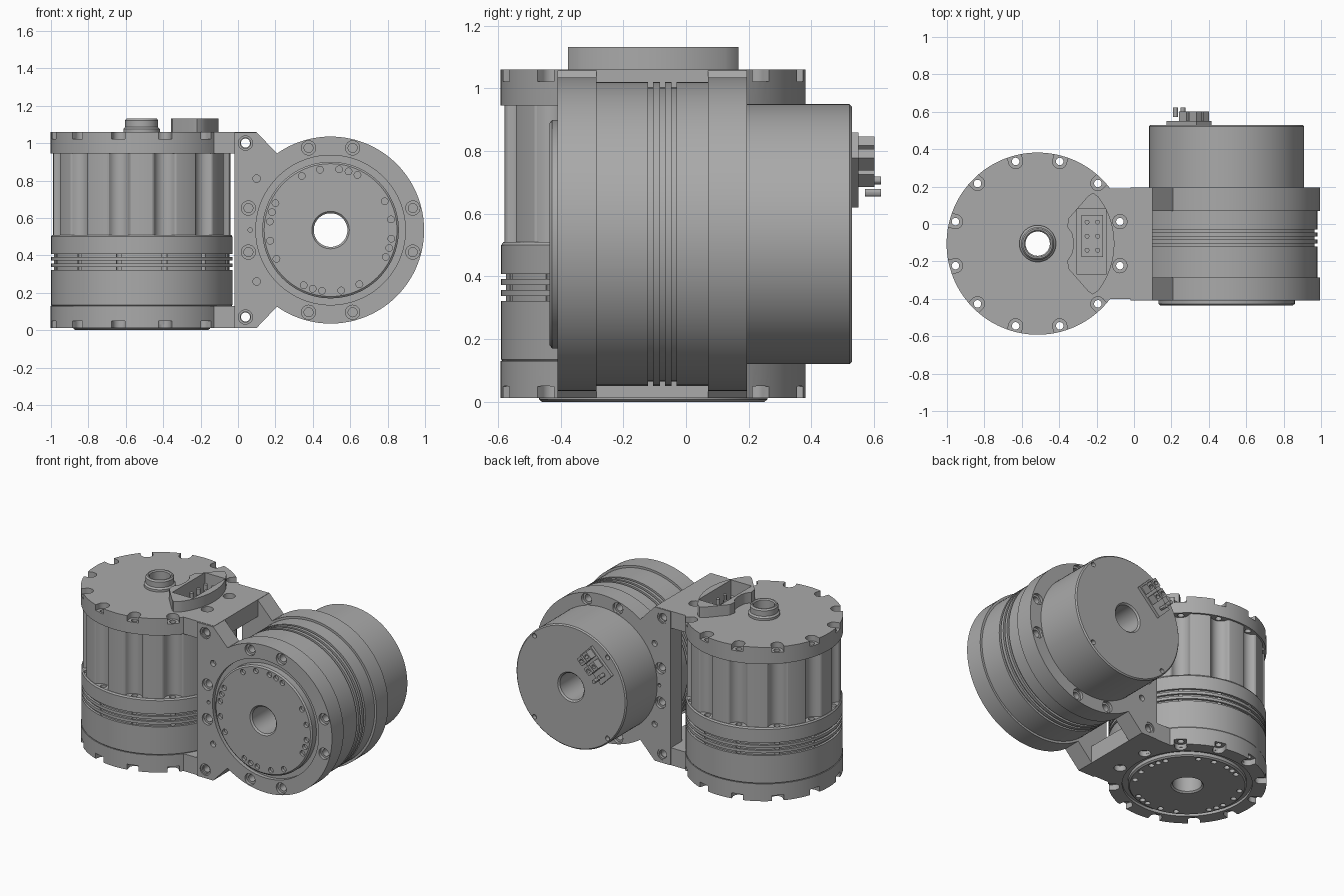
import bpy, bmesh, math
from mathutils import Matrix, Vector

if "Cube" in bpy.data.objects:
    bpy.data.objects.remove(bpy.data.objects["Cube"])

metal = bpy.data.materials.new("grey_metal")
metal.use_nodes = True
GREY = (0.4, 0.4, 0.4, 1)
metal.diffuse_color = GREY
metal.node_tree.nodes["Principled BSDF"].inputs["Base Color"].default_value = GREY

# Local frames: z is the axis of each drive, pointing away from its output disc
UPRIGHT = Matrix.Translation((-0.515, -0.105, 0))
LYING = Matrix.Translation((0.495, 0, 0.535)) @ Matrix.Rotation(-math.pi / 2, 4, "X")
parts = []


def finish(name, bm, frame):
    bmesh.ops.recalc_face_normals(bm, faces=bm.faces)
    mesh = bpy.data.meshes.new(name)
    bm.to_mesh(mesh)
    bm.free()
    mesh.transform(frame)
    mesh.materials.append(metal)
    obj = bpy.data.objects.new(name, mesh)
    bpy.context.collection.objects.link(obj)
    parts.append(obj)
    return obj


def lathe(name, profile, frame, steps=96):
    """Closed (radius, height) profile turned about the local z axis."""
    bm = bmesh.new()
    vs = [bm.verts.new((r, 0, z)) for r, z in profile]
    es = [bm.edges.new((vs[i - 1], vs[i])) for i in range(len(vs))]
    bmesh.ops.spin(bm, geom=vs + es, cent=(0, 0, 0), axis=(0, 0, 1),
                   angle=2 * math.pi, steps=steps, use_merge=True)
    bmesh.ops.remove_doubles(bm, verts=bm.verts, dist=1e-5)
    return finish(name, bm, frame)


def prism(name, outline, z0, z1, frame):
    bm = bmesh.new()
    face = bm.faces.new([bm.verts.new((x, y, z0)) for x, y in outline])
    top = bmesh.ops.extrude_face_region(bm, geom=[face])["geom"]
    bmesh.ops.translate(bm, vec=(0, 0, z1 - z0),
                        verts=[v for v in top if isinstance(v, bmesh.types.BMVert)])
    return finish(name, bm, frame)


def boxes(name, items, frame):
    """Joined boxes given as (centre, size)."""
    bm = bmesh.new()
    for c, s in items:
        bmesh.ops.create_cube(bm, size=1, matrix=Matrix.Translation(c) @ Matrix.Diagonal((*s, 1)))
    return finish(name, bm, frame)


def drills(spots, radius, z0, z1, frame, segments=24):
    bm = bmesh.new()
    for x, y in spots:
        bmesh.ops.create_cone(bm, cap_ends=True, segments=segments, radius1=radius, radius2=radius,
                              depth=z1 - z0, matrix=Matrix.Translation((x, y, (z0 + z1) / 2)))
    return finish("cutter", bm, frame)


def cut(obj, cutter):
    """Subtract the cutter, bake the result and drop the cutter."""
    mod = obj.modifiers.new("cut", "BOOLEAN")
    mod.operation, mod.solver, mod.object = "DIFFERENCE", "EXACT", cutter
    cutter.hide_render = True
    bpy.context.view_layer.update()
    baked = bpy.data.meshes.new_from_object(obj.evaluated_get(bpy.context.evaluated_depsgraph_get()))
    obj.modifiers.clear()
    obj.data = baked
    parts.remove(cutter)
    bpy.data.objects.remove(cutter)


def polar(r, degrees):
    return r * math.cos(math.radians(degrees)), r * math.sin(math.radians(degrees))


def arc(r, a0, a1, n):
    return [polar(r, a0 + (a1 - a0) * i / n) for i in range(n + 1)]


def grooves(r, heights, w=0.008, d=0.015):
    return [p for h in heights for p in ((r, h - w), (r - d, h - w), (r - d, h + w), (r, h + w))]


def output_disc(name, z0, z1, frame):
    disc = lathe(name, [(0.09, z0 + 0.01), (0.1, z0), (0.355, z0), (0.365, z0 + 0.008),
                        (0.365, z1), (0.09, z1)], frame)
    spots = [polar(0.328, 90 * k + a) for k in range(4) for a in (26, 17, 8, -10, -28)]
    cut(disc, drills(spots, 0.018, z0 - 0.01, z0 + 0.02, frame, 16))


# ---- Upright drive ----
bolt_angles = [15 + 30 * k for k in range(12)]
bolts = [polar(0.455, a) for a in bolt_angles]

body = lathe("upright_body", [(0.09, 0.03), (0.42, 0.03), (0.42, 0.125), (0.478, 0.125), (0.485, 0.135)]
             + grooves(0.485, (0.33, 0.365, 0.4)) + [(0.485, 0.5), (0.478, 0.51), (0.09, 0.51)], UPRIGHT)
cut(body, drills(bolts, 0.02, 0.05, 0.6, UPRIGHT))


def flute_radius(a):
    d = math.radians((a - 15 + 15) % 30 - 15)
    side = 0.49 * math.sin(d)
    if abs(side) >= 0.062:
        return 0.475
    return min(0.475, 0.49 * math.cos(d) - math.sqrt(0.062 ** 2 - side ** 2))


housing = prism("fluted_housing", [polar(flute_radius(a), a) for a in range(360)], 0.505, 0.955, UPRIGHT)
cut(housing, drills([(0, 0)], 0.065, 0.4, 1.1, UPRIGHT, 48))

# End flanges reach sideways to the brackets and carry open bolt pockets
reach = arc(0.487, 37.4, 322.6, 90) + [(0.615, -0.296), (0.615, 0.296)]
for name, z0, z1, bore, floor in (("bottom_flange", 0.012, 0.13, 0.4, 0.012),
                                  ("top_flange", 0.945, 1.06, 0.065, 1.06)):
    flange = prism(name, reach, z0, z1, UPRIGHT)
    cut(flange, drills([(0, 0)], bore, z0 - 0.1, z1 + 0.1, UPRIGHT, 96))
    cut(flange, drills(bolts, 0.02, z0 - 0.1, z1 + 0.1, UPRIGHT))
    cut(flange, drills(bolts, 0.038, floor - 0.038, floor + 0.038, UPRIGHT))
    slots = bmesh.new()
    for a in bolt_angles[1:-1]:
        bmesh.ops.create_cube(slots, size=1, matrix=Matrix.Rotation(math.radians(a), 4, "Z")
                              @ Matrix.Translation((0.485, 0, floor)) @ Matrix.Diagonal((0.06, 0.075, 0.075, 1)))
    cut(flange, finish("cutter", slots, UPRIGHT))
    side = -0.465 if z0 < 0.5 else 0.465
    cut(flange, drills([(-0.455, side), (-0.455, -side)], 0.028, -0.6, 0.4, LYING))

output_disc("upright_output_disc", 0.0, 0.04, UPRIGHT)
lathe("top_boss", [(0.065, 1.0), (0.098, 1.0), (0.098, 1.075), (0.088, 1.085), (0.088, 1.122),
                   (0.08, 1.132), (0.072, 1.132), (0.065, 1.125)], UPRIGHT)

# Raised connector frame: outer edge follows the flange, inner edge clears the boss
frame_outline = (arc(0.41, -38, 38, 20) + [(0.295, 0.272), (0.27, 0.255), (0.165, 0.135), (0.158, 0.09)]
                 + arc(0.19, 18, -18, 8) + [(0.158, -0.09), (0.165, -0.135), (0.27, -0.255), (0.295, -0.272)])
rim = prism("connector_frame", frame_outline, 1.055, 1.132, UPRIGHT)
pocket = ((0.287, 0.01, 1.1), (0.155, 0.35, 0.2))
cut(rim, boxes("cutter", [pocket], UPRIGHT))
cut(flange, boxes("cutter", [pocket], UPRIGHT))
PINS = [(x, y) for x in (-0.028, 0.028) for y in (-0.075, 0, 0.075)]


def connector(name, height, frame):
    base = [((0, 0, 0.005), (0.115, 0.225, 0.03))]
    blocks = [((x, y, height / 2), (0.042, 0.055, height)) for x, y in PINS]
    block = boxes(name, base + blocks, frame)
    cut(block, drills(PINS, 0.013, height - 0.03, height + 0.02, frame, 12))


connector("top_connector", 0.075, UPRIGHT @ Matrix.Translation((0.292, 0.04, 1.0)))

# ---- Lying drive ----
lathe("lying_body", [(0.09, -0.385), (0.42, -0.385), (0.42, -0.29), (0.485, -0.29)]
      + grooves(0.485, (-0.113, -0.075, -0.038)) + [(0.485, 0.075), (0.42, 0.075), (0.42, 0.19), (0.09, 0.19)], LYING)
output_disc("lying_output_disc", -0.435, -0.38, LYING)
can = lathe("motor_can", [(0.09, 0.18), (0.415, 0.18), (0.415, 0.522), (0.407, 0.53), (0.1, 0.53), (0.09, 0.52)], LYING)
cut(can, drills([polar(0.39, 45 + 90 * k) for k in range(4)], 0.016, 0.5, 0.56, LYING, 16))
connector("rear_connector", 0.072,
          LYING @ Matrix.Translation((-0.2, -0.205, 0.53)) @ Matrix.Rotation(math.radians(45), 4, "Z"))

# Bracket plates: a ring around the drive joined to a straight foot
plate_outline = arc(0.5, -125, 125, 80) + [(-0.395, 0.523), (-0.515, 0.523), (-0.515, -0.523), (-0.395, -0.523)]
corners = [(-0.455, 0.465), (-0.455, -0.465)]
ring_bolts = [polar(0.455, 90 * k + s) for k in range(4) for s in (-15, 15)]
for name, z0, z1, face in (("front_bracket", -0.41, -0.285, -0.41), ("back_bracket", 0.07, 0.195, 0.195)):
    plate = prism(name, plate_outline, z0, z1, LYING)
    cut(plate, drills([(0, 0)], 0.4, z0 - 0.1, z1 + 0.1, LYING, 96))
    cut(plate, drills(ring_bolts + corners, 0.024, z0 - 0.1, z1 + 0.1, LYING))
    cut(plate, drills(ring_bolts + corners, 0.038, face - 0.02, face + 0.02, LYING))
    cut(plate, drills([(-0.395, 0.275), (-0.395, -0.275)], 0.02, face - 0.03, face + 0.03, LYING, 16))
    cut(plate, drills([(-0.43, 0)], 0.012, face - 0.03, face + 0.03, LYING, 12))

# Smooth round walls, crisp edges
bpy.ops.object.select_all(action="DESELECT")
for obj in parts:
    obj.select_set(True)
bpy.context.view_layer.objects.active = parts[0]
bpy.ops.object.shade_smooth_by_angle(angle=math.radians(30))
